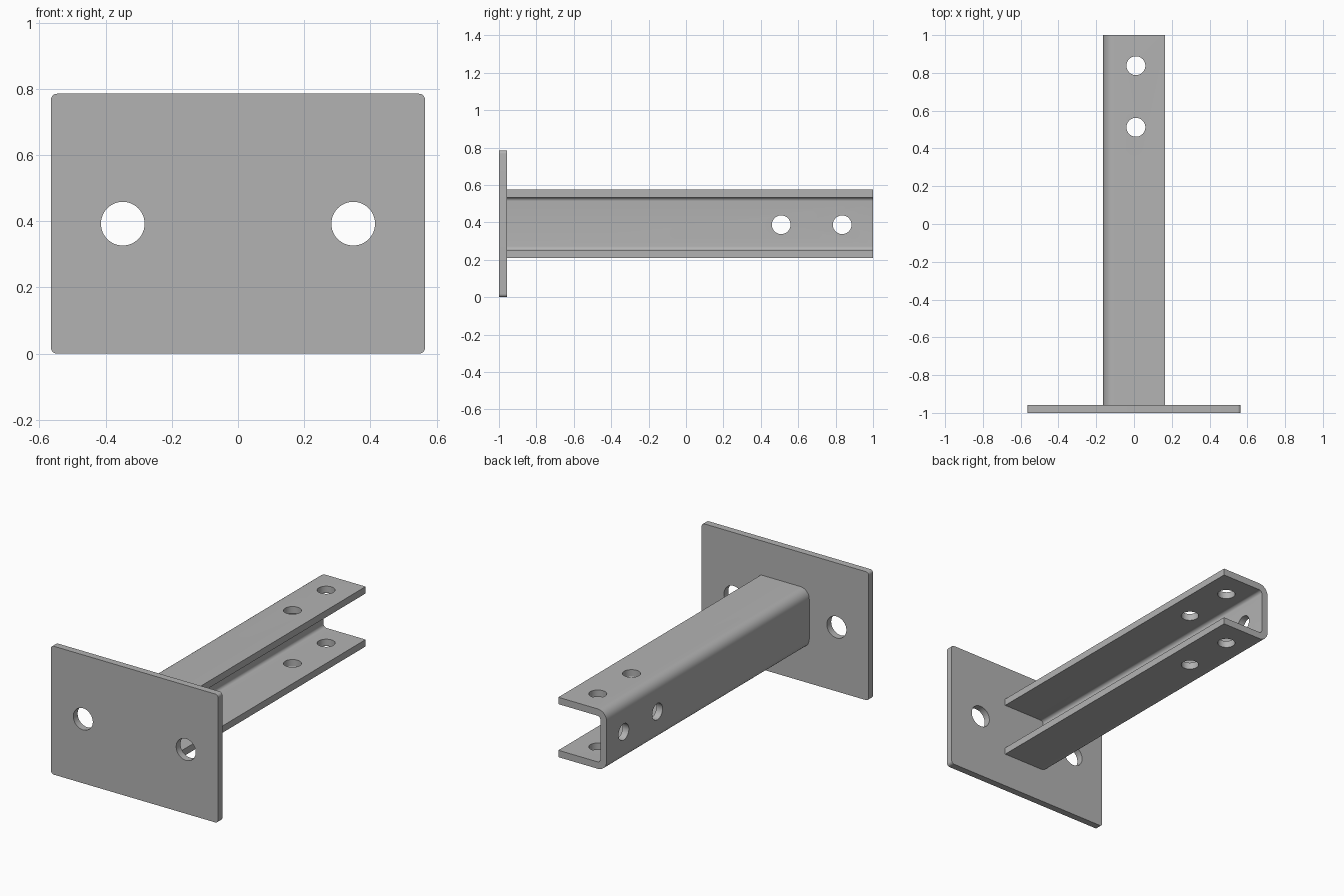
import bpy
import bmesh
from math import radians, cos, sin, pi
from mathutils import Vector

cube = bpy.data.objects.get("Cube")
if cube:
    bpy.data.objects.remove(cube, do_unlink=True)

steel = bpy.data.materials.new("grey steel")
steel.use_nodes = True
GREY = (0.45, 0.45, 0.45, 1)
steel.diffuse_color = GREY
steel.node_tree.nodes["Principled BSDF"].inputs["Base Color"].default_value = GREY

THICK = 0.042
PLATE_W, PLATE_H = 1.13, 0.785
MID_Z = PLATE_H / 2
PLATE_BACK = -1 + THICK


def rounded(points, steps=8):
    """Outline of (x, z, radius) corners with each corner rounded."""
    out = []
    for i, (x, z, r) in enumerate(points):
        p = Vector((x, z))
        if r == 0:
            out.append(p)
            continue
        a = (Vector(points[i - 1][:2]) - p).normalized()
        b = (Vector(points[(i + 1) % len(points)][:2]) - p).normalized()
        centre = p + (a + b) * r
        for k in range(steps + 1):
            t = k / steps * pi / 2
            out.append(centre - b * r * cos(t) - a * r * sin(t))
    return out


def extrude_y(name, outline, y0, y1):
    """Solid made by sweeping an x-z outline along y."""
    bm = bmesh.new()
    face = bm.faces.new([bm.verts.new((p.x, y0, p.y)) for p in outline])
    swept = bmesh.ops.extrude_face_region(bm, geom=[face])["geom"]
    verts = [g for g in swept if isinstance(g, bmesh.types.BMVert)]
    bmesh.ops.translate(bm, verts=verts, vec=(0, y1 - y0, 0))
    bmesh.ops.recalc_face_normals(bm, faces=bm.faces)
    mesh = bpy.data.meshes.new(name)
    bm.to_mesh(mesh)
    bm.free()
    mesh.materials.append(steel)
    obj = bpy.data.objects.new(name, mesh)
    bpy.context.collection.objects.link(obj)
    return obj


def drill(obj, centre, radius, depth, rotation=(0, 0, 0)):
    """Cut a round hole through a part."""
    bpy.ops.mesh.primitive_cylinder_add(vertices=48, radius=radius, depth=depth,
                                        location=centre, rotation=rotation)
    cutter = bpy.context.object
    cutter.name = "hole_cutter"
    cutter.hide_render = True
    cutter.data.materials.append(steel)
    mod = obj.modifiers.new("hole", "BOOLEAN")
    mod.object = cutter
    mod.operation = "DIFFERENCE"
    mod.solver = "EXACT"
    bpy.context.view_layer.objects.active = obj
    bpy.ops.object.modifier_apply(modifier=mod.name)
    bpy.data.objects.remove(cutter, do_unlink=True)


# Wall plate with two large bolt holes
w = PLATE_W / 2
plate = extrude_y("wall_plate", rounded([
    (-w, 0, 0.018), (w, 0, 0.018), (w, PLATE_H, 0.018), (-w, PLATE_H, 0.018)]),
    -1, PLATE_BACK)
for side in (-1, 1):
    drill(plate, (side * 0.348, PLATE_BACK, MID_Z), 0.066, 0.3, (pi / 2, 0, 0))

# Channel arm, open towards +x, with rounded bends
left, right = -0.163, 0.163
low, high = MID_Z - 0.183, MID_Z + 0.183
inner = left + THICK
arm = extrude_y("channel_arm", rounded([
    (right, low, 0), (right, low + THICK, 0),
    (inner, low + THICK, 0.02), (inner, high - THICK, 0.02),
    (right, high - THICK, 0), (right, high, 0),
    (left, high, 0.06), (left, low, 0.06)]),
    PLATE_BACK, 1)

# Pairs of holes through both flanges and through the web
for y in (0.512, 0.838):
    drill(arm, (0.01, y, MID_Z), 0.05, 0.8)
    drill(arm, (left, y - 0.003, MID_Z - 0.005), 0.05, 0.2, (0, pi / 2, 0))

# Smooth bends and hole walls, crisp edges elsewhere
for obj in (plate, arm):
    bpy.ops.object.select_all(action="DESELECT")
    obj.select_set(True)
    bpy.context.view_layer.objects.active = obj
    bpy.ops.object.shade_smooth_by_angle(angle=radians(30))
